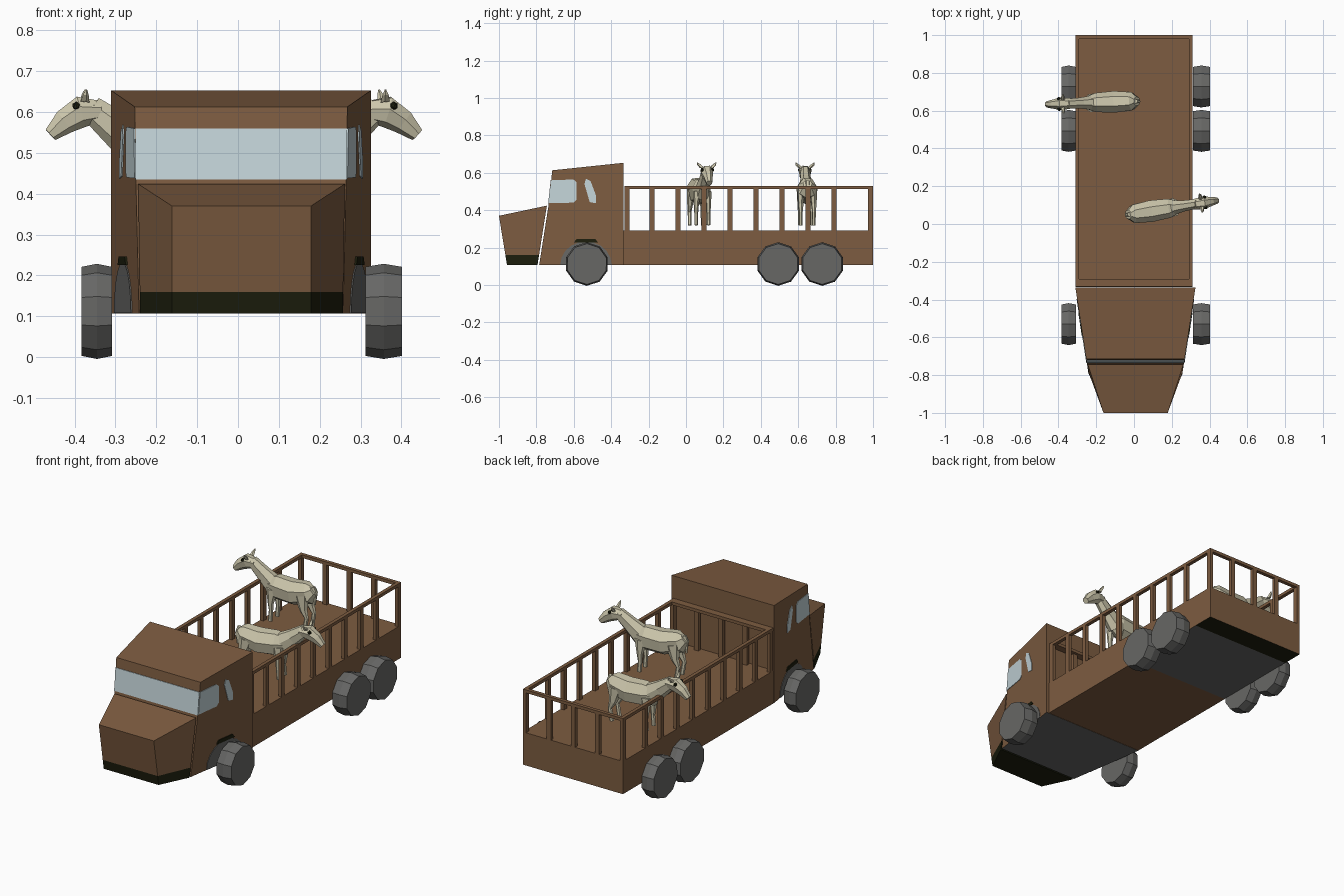
import bpy, bmesh, math
from mathutils import Vector, Matrix

if "Cube" in bpy.data.objects:
    bpy.data.objects.remove(bpy.data.objects["Cube"])


def material(name, rgb):
    m = bpy.data.materials.new(name)
    m.diffuse_color = (*rgb, 1)
    m.use_nodes = True
    m.node_tree.nodes["Principled BSDF"].inputs["Base Color"].default_value = m.diffuse_color
    return m


BROWN = material("brown_paint", (0.205, 0.107, 0.052))
GREY = material("grey_rubber", (0.135, 0.135, 0.13))
GLASS = material("pale_glass", (0.55, 0.66, 0.69))
DARK = material("dark_trim", (0.012, 0.013, 0.004))
CREAM = material("cream_hide", (0.62, 0.58, 0.42))


def finish(name, bm, *mats):
    bmesh.ops.recalc_face_normals(bm, faces=bm.faces)
    me = bpy.data.meshes.new(name)
    bm.to_mesh(me)
    bm.free()
    for m in mats:
        me.materials.append(m)
    ob = bpy.data.objects.new(name, me)
    bpy.context.collection.objects.link(ob)
    return ob


def add_box(bm, x0, x1, y0, y1, z0, z1):
    mat = Matrix.Translation(((x0 + x1) / 2, (y0 + y1) / 2, (z0 + z1) / 2))
    bmesh.ops.create_cube(bm, size=1, matrix=mat @ Matrix.Diagonal((x1 - x0, y1 - y0, z1 - z0, 1)))


def bridge(bm, rings, cap=True):
    n = len(rings[0])
    vs = [[bm.verts.new(p) for p in r] for r in rings]
    for a, b in zip(vs, vs[1:]):
        for i in range(n):
            bm.faces.new((a[i], a[(i + 1) % n], b[(i + 1) % n], b[i]))
    if cap:
        bm.faces.new(vs[0])
        bm.faces.new(vs[-1])


def slice_mesh(bm, co, no):
    bmesh.ops.bisect_plane(bm, geom=bm.verts[:] + bm.edges[:] + bm.faces[:],
                           plane_co=co, plane_no=no)


def side_x(y, s):
    """Cab side wall position: tapers toward the front."""
    return 0.0075 + s * (0.249 + 0.069 * (y + 0.79) / 0.455)


# Cab, with a grey underside
bm = bmesh.new()
prof = [(-0.785, 0.107), (-0.735, 0.425), (-0.715, 0.613), (-0.335, 0.653), (-0.335, 0.107)]
bridge(bm, [[(side_x(y, s), y, z) for y, z in prof] for s in (-1, 1)])
bmesh.ops.recalc_face_normals(bm, faces=bm.faces)
for f in bm.faces:
    f.material_index = int(f.normal.z < -0.9)
finish("cab", bm, BROWN, GREY)

# Hood, dark along the lower edge
bm = bmesh.new()
prof = [(-0.794, 0.107, 0.248), (-0.744, 0.424, 0.253), (-1.0, 0.37, 0.17), (-0.957, 0.107, 0.17)]
bridge(bm, [[(0.0085 + s * w, y, z) for y, z, w in prof] for s in (-1, 1)])
slice_mesh(bm, (0, 0, 0.16), (0, 0, 1))
for f in bm.faces:
    f.material_index = int(f.calc_center_median().z < 0.15)
finish("hood", bm, BROWN, DARK)

# Cargo bed, underside coloured in bands
bm = bmesh.new()
add_box(bm, -0.31, 0.31, -0.333, 1.0, 0.107, 0.29)
for y in (0.38, 0.88):
    slice_mesh(bm, (0, y, 0), (0, 1, 0))
for f in bm.faces:
    c = f.calc_center_median()
    if c.z < 0.11:
        f.material_index = 2 if c.y > 0.88 else 1 if c.y > 0.38 else 0
finish("cargo_bed", bm, BROWN, GREY, DARK)

# Top rails
bm = bmesh.new()
for s in (-1, 1):
    add_box(bm, s * 0.30 - 0.01, s * 0.30 + 0.01, -0.33, 1.0, 0.513, 0.53)
add_box(bm, -0.29, 0.29, -0.33, -0.29, 0.513, 0.53)
add_box(bm, -0.29, 0.29, 0.98, 1.0, 0.513, 0.53)
finish("top_rails", bm, BROWN)

# Fence posts: both sides, tail and front
bm = bmesh.new()
for y in [-0.315] + [-0.182 + 0.139 * i for i in range(8)] + [0.987]:
    for x in (-0.30, 0.30):
        add_box(bm, x - 0.01, x + 0.01, y - 0.013, y + 0.013, 0.285, 0.515)
for y in (-0.315, 0.99):
    for x in (-0.15, 0, 0.15):
        add_box(bm, x - 0.013, x + 0.013, y - 0.01, y + 0.01, 0.285, 0.515)
finish("fence_posts", bm, BROWN)


# Thin painted plates
def plate(name, pts, normal, mat, lift=0.003):
    bm = bmesh.new()
    n = Vector(normal)
    bridge(bm, [[Vector(p) + n * d for p in pts] for d in (-0.002, lift)])
    finish(name, bm, mat)


def shield_y(z):
    return -0.735 + 0.02 * (z - 0.425) / 0.188


plate("windshield", [(side_x(-0.725, s), shield_y(z), z)
                     for s, z in ((-1, 0.435), (1, 0.435), (1, 0.56), (-1, 0.56))],
      (0, -1, 0), GLASS)
front_win = [(-0.732, 0.438), (-0.60, 0.44), (-0.585, 0.455), (-0.585, 0.55), (-0.602, 0.564), (-0.72, 0.56)]
rear_win = [(-0.535, 0.568), (-0.51, 0.555), (-0.48, 0.475), (-0.482, 0.437), (-0.515, 0.443), (-0.543, 0.54)]
arch = [(-0.535 + 0.137 * math.cos(a * math.pi / 10), 0.108 + 0.125 * math.sin(a * math.pi / 10))
        for a in range(11)]
arch_top = [(-0.60, 0.226), (-0.47, 0.226), (-0.485, 0.246), (-0.585, 0.246)]
for s, side in ((-1, "left"), (1, "right")):
    for nm, pts, mat, lift in (("front_window", front_win, GLASS, 0.003), ("rear_window", rear_win, GLASS, 0.003),
                               ("wheel_arch", arch, GREY, 0.003), ("arch_trim", arch_top, DARK, 0.005)):
        plate(nm + "_" + side, [(side_x(y, s), y, z) for y, z in pts], (s, 0, 0), mat, lift)

# Wheels: ten-sided with a slight crown
for y, nm in ((-0.53, "front"), (0.493, "middle"), (0.728, "rear")):
    for side, x0, x1 in (("left", -0.383, -0.308), ("right", 0.312, 0.402)):
        bm = bmesh.new()
        bridge(bm, [[(x, y + r * math.cos(a * math.pi / 5 + 0.31), 0.112 + r * math.sin(a * math.pi / 5 + 0.31))
                     for a in range(10)]
                    for x, r in ((x0, 0.109), ((x0 + x1) / 2, 0.1165), (x1, 0.109))])
        finish(nm + "_wheel_" + side, bm, GREY)


# Animals: lofted low-poly tubes along paths of (forward, side, height, half width, half depth)
def tube(bm, path, n=7):
    rings = []
    for i, (f, s, z, w, h) in enumerate(path):
        a, b = path[max(i - 1, 0)], path[min(i + 1, len(path) - 1)]
        t = Vector((b[0] - a[0], 0, b[2] - a[2])).normalized()
        up = Vector((-t.z, 0, t.x))
        rings.append([Vector((f, s, z)) + Vector((0, 1, 0)) * w * math.cos(k * math.tau / n + 0.3)
                      + up * h * math.sin(k * math.tau / n + 0.3) for k in range(n)])
    bridge(bm, rings)


def animal(name, x, y, angle):
    place = Matrix.Translation((x, y, 0)) @ Matrix.Rotation(math.radians(angle), 4, 'Z')
    bm = bmesh.new()
    # body, neck, head, tail
    tube(bm, [(0, 0, 0.54, 0.025, 0.03), (0.025, 0, 0.52, 0.05, 0.06), (0.12, 0, 0.50, 0.059, 0.07),
              (0.22, 0, 0.505, 0.052, 0.07), (0.275, 0, 0.51, 0.03, 0.045)])
    tube(bm, [(0.23, 0, 0.50, 0.042, 0.065), (0.305, 0, 0.555, 0.03, 0.047), (0.375, 0, 0.61, 0.026, 0.033)])
    tube(bm, [(0.35, 0, 0.603, 0.028, 0.026), (0.40, 0, 0.602, 0.035, 0.04),
              (0.44, 0, 0.577, 0.025, 0.032), (0.475, 0, 0.545, 0.017, 0.018)])
    tube(bm, [(0.005, 0, 0.555, 0.012, 0.012), (-0.01, 0, 0.52, 0.01, 0.01), (-0.006, 0, 0.46, 0.005, 0.005)], 5)
    for s in (-1, 1):
        # legs and ears
        tube(bm, [(0.055, s * 0.032, 0.51, 0.022, 0.045), (0.04, s * 0.035, 0.43, 0.015, 0.022),
                  (0.022, s * 0.035, 0.39, 0.01, 0.012), (0.034, s * 0.035, 0.32, 0.01, 0.012)], 6)
        tube(bm, [(0.235, s * 0.03, 0.50, 0.02, 0.035), (0.24, s * 0.033, 0.42, 0.013, 0.017),
                  (0.238, s * 0.033, 0.38, 0.01, 0.012), (0.243, s * 0.033, 0.32, 0.01, 0.012)], 6)
        tube(bm, [(0.392, s * 0.025, 0.625, 0.012, 0.012), (0.39, s * 0.04, 0.642, 0.012, 0.008),
                  (0.388, s * 0.05, 0.655, 0.002, 0.002)], 5)
    bm.transform(place)
    finish(name + "_hide", bm, CREAM)
    bm = bmesh.new()
    for s in (-1, 1):
        bmesh.ops.create_icosphere(bm, subdivisions=1, radius=0.011,
                                   matrix=Matrix.Translation((0.412, s * 0.027, 0.615)))
    bm.transform(place)
    finish(name + "_eyes", bm, DARK)


animal("rear_goat", 0.015, 0.65, 182)
animal("front_goat", -0.03, 0.05, 9)
